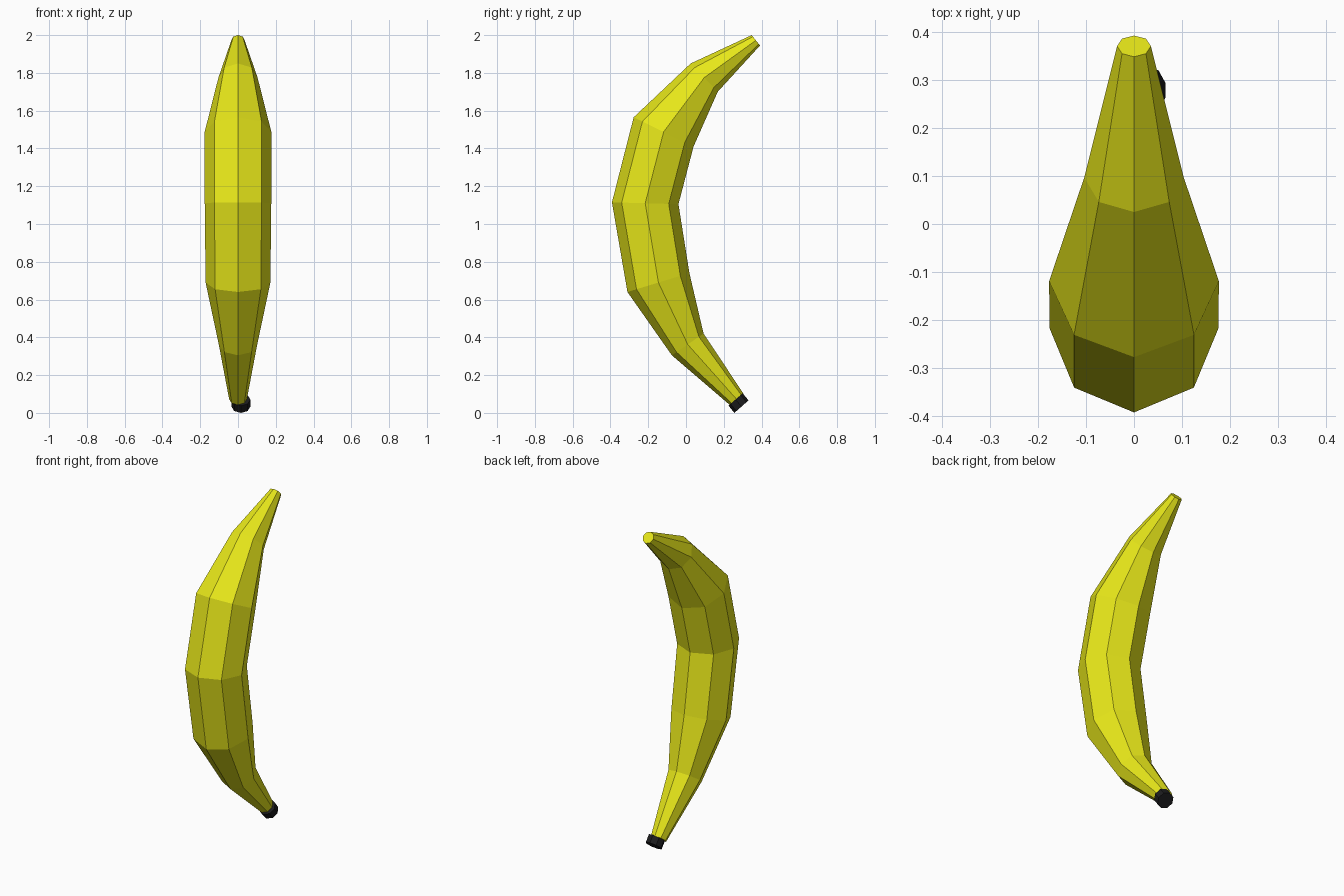
import bpy, bmesh, math
from mathutils import Vector

if "Cube" in bpy.data.objects:
    bpy.data.objects.remove(bpy.data.objects["Cube"])


def material(name, colour):
    m = bpy.data.materials.new(name)
    m.diffuse_color = (*colour, 1)
    m.use_nodes = True
    m.node_tree.nodes["Principled BSDF"].inputs["Base Color"].default_value = m.diffuse_color
    return m


def loft(name, rings, mat, sides=8):
    """Skin closed rings; each ring is (x, outer (y, z), inner (y, z))."""
    bm = bmesh.new()
    loops = []
    for x, outer, inner in rings:
        a, b = Vector((x, *outer)), Vector((x, *inner))
        mid, arm = (a + b) / 2, (a - b) / 2
        side = Vector((arm.length, 0, 0))
        loops.append([bm.verts.new(mid + arm * math.cos(t) + side * math.sin(t))
                      for t in (2 * math.pi * i / sides for i in range(sides))])
    for lo, hi in zip(loops, loops[1:]):
        for i in range(sides):
            j = (i + 1) % sides
            bm.faces.new((lo[i], lo[j], hi[j], hi[i]))
    bm.faces.new(loops[0])
    bm.faces.new(loops[-1])
    bmesh.ops.recalc_face_normals(bm, faces=bm.faces)
    mesh = bpy.data.meshes.new(name)
    bm.to_mesh(mesh)
    bm.free()
    mesh.materials.append(mat)
    obj = bpy.data.objects.new(name, mesh)
    bpy.context.collection.objects.link(obj)
    return obj


yellow = material("banana yellow", (0.8, 0.8, 0.01))
black = material("dark tip", (0.012, 0.012, 0.013))

# Curved fruit: outer and inner profile points from bottom to top
loft("fruit", [
    (0, (0.232, 0.042), (0.304, 0.102)),
    (0, (-0.075, 0.305), (0.093, 0.42)),
    (0, (-0.31, 0.64), (0.018, 0.74)),
    (0, (-0.392, 1.115), (-0.04, 1.105)),
    (0, (-0.277, 1.565), (0.04, 1.41)),
    (0, (0.025, 1.85), (0.168, 1.70)),
    (0, (0.348, 2.0), (0.392, 1.945)),
], yellow)

# Dark stub at the bottom end, slightly off centre
loft("tip", [
    (0.0155, (0.225, 0.038), (0.300, 0.104)),
    (0.0155, (0.256, 0.0), (0.331, 0.066)),
], black)
